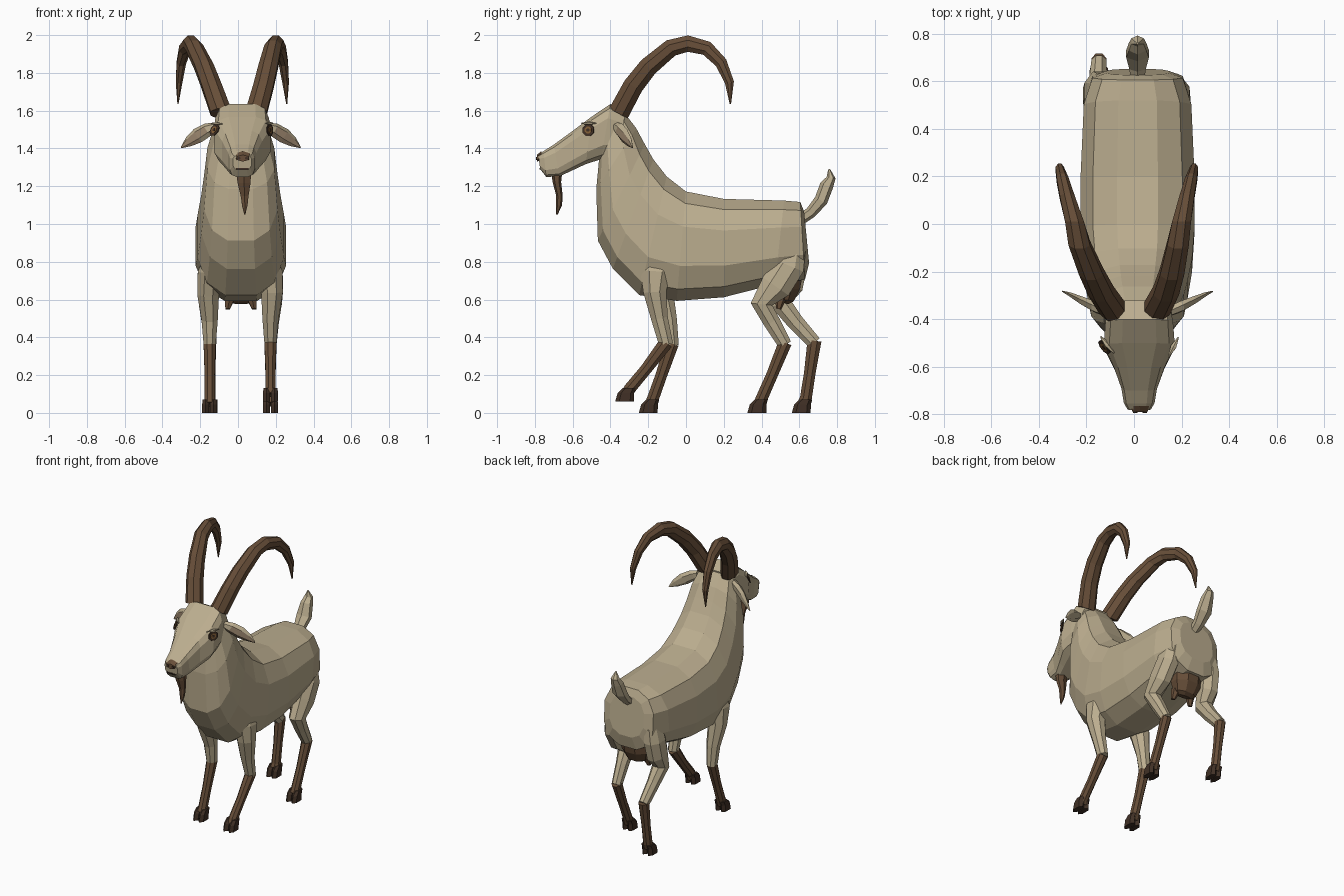
import bpy, bmesh, math
from mathutils import Vector
from mathutils.bvhtree import BVHTree


def material(name, rgb):
    m = bpy.data.materials.new(name)
    m.diffuse_color = (*rgb, 1)
    return m


COAT = material("cream_coat", (0.50, 0.42, 0.275))
BROWN = material("brown", (0.135, 0.076, 0.040))
DARK = material("dark_hoof", (0.052, 0.030, 0.019))
EAR = material("inner_ear", (0.36, 0.26, 0.17))
AMBER = material("amber_eye", (0.24, 0.12, 0.04))
X = Vector((1, 0, 0))
CX = 0.015  # the body stands slightly off the centre line


def loft(name, rings, mats, n=8, power=1.0, pick=None, phase=0.5):
    """Skin rings of (centre, half-width vector, half-height vector)."""
    bm = bmesh.new()
    loops = []
    for c, u, v in rings:
        loop = []
        for i in range(n):
            a = 2 * math.pi * (i + phase) / n
            s, t = [math.copysign(abs(f) ** power, f) for f in (math.cos(a), math.sin(a))]
            loop.append(bm.verts.new(c + u * s + v * t))
        loops.append(loop)
    for p, q in zip(loops, loops[1:]):
        for i in range(n):
            j = (i + 1) % n
            bm.faces.new((p[i], p[j], q[j], q[i]))
    bm.faces.new(loops[0])
    bm.faces.new(loops[-1])
    bmesh.ops.recalc_face_normals(bm, faces=bm.faces)
    if pick:
        for f in bm.faces:
            f.material_index = pick(f)
    me = bpy.data.meshes.new(name)
    bm.to_mesh(me)
    bm.free()
    for m in mats:
        me.materials.append(m)
    ob = bpy.data.objects.new(name, me)
    bpy.context.collection.objects.link(ob)
    return ob


def side_rings(rows, cx):
    """Rows of (top y, top z, bottom y, bottom z, half width)."""
    out = []
    for ty, tz, by, bz, w in rows:
        top, bot = Vector((cx, ty, tz)), Vector((cx, by, bz))
        out.append(((top + bot) / 2, X * w, (top - bot) / 2))
    return out


def tube_rings(path):
    """Rows of (x, y, z, half width, half depth), rings square to the path."""
    pts = [Vector(p[:3]) for p in path]
    out = []
    for i, p in enumerate(path):
        d = pts[min(i + 1, len(pts) - 1)] - pts[max(i - 1, 0)]
        d.x = 0
        d.normalize()
        out.append((pts[i], X * p[3], Vector((0, -d.z, d.y)) * p[4]))
    return out


# Trunk and neck
loft("body", side_rings([
    (.625, 1.07, .652, .79, .135), (.605, 1.122, .63, .70, .195),
    (.52, 1.13, .47, .675, .232), (.20, 1.14, .20, .605, .246),
    (0, 1.18, -.05, .585, .246), (-.10, 1.26, -.25, .615, .235),
    (-.17, 1.35, -.39, .755, .215), (-.215, 1.43, -.47, .905, .20),
    (-.26, 1.51, -.478, 1.18, .182), (-.33, 1.60, -.46, 1.36, .145)], CX),
    [COAT], 12, 0.78)

# Head
head = loft("head", side_rings([
    (-.32, 1.595, -.36, 1.36, .13), (-.40, 1.638, -.45, 1.34, .145),
    (-.50, 1.57, -.53, 1.315, .152), (-.60, 1.495, -.61, 1.278, .108),
    (-.70, 1.422, -.67, 1.25, .076), (-.755, 1.387, -.74, 1.248, .066),
    (-.782, 1.365, -.772, 1.29, .05)], 0.022), [COAT], 12, 0.55)

# Nose pad, nostrils and mouth
loft("nose", [(Vector((.025, -.765, 1.362)), X * .045, Vector((0, 0, .024))),
              (Vector((.025, -.79, 1.348)), X * .036, Vector((0, 0, .018)))], [BROWN], 6)
for s in (-1, 1):
    loft("nostril", [(Vector((.025 + s * .02, y, 1.348)), X * .01, Vector((0, 0, .008)))
                     for y in (-.787, -.794)], [DARK], 6)
loft("mouth", [(Vector((.022, y, 1.292)), X * .046, Vector((0, 0, .005)))
               for y in (-.768, -.776)], [DARK], 4)

# Eyes: plates laid onto the head surface
tree = BVHTree.FromPolygons([v.co for v in head.data.vertices],
                            [p.vertices[:] for p in head.data.polygons])
for s in (-1, 1):
    pos, nor, _, _ = tree.find_nearest(Vector((.022 + s * .16, -.525, 1.50)))
    if nor.x * s < 0:
        nor = -nor
    across = nor.cross(Vector((0, 0, 1))).normalized()
    up = across.cross(nor).normalized()
    for part, mat, r, h in (("eye", DARK, .036, .004), ("iris", AMBER, .021, .006),
                            ("pupil", DARK, .010, .008)):
        loft(part, [(pos + nor * d, across * r, up * r * .95) for d in (-.001, h)], [mat], 8)
    # Brow ridge
    loft("brow", [(pos + up * .036 + across * d, nor * k, up * k * .7)
                  for d, k in ((-.045, .003), (0, .014), (.045, .003))], [COAT], 6)

# Ears, with a darker hollow on the forward side
for s in (-1, 1):
    rows = [(.12, -.375, 1.525, .018, .02), (.18, -.35, 1.50, .038, .024),
            (.235, -.325, 1.468, .042, .018), (.285, -.30, 1.435, .028, .01),
            (.325, -.283, 1.405, .004, .003)]
    rings = []
    for x, y, z, h, t in rows:
        rings.append((Vector((.015 + s * x * .97, y, z)),
                      Vector((s * .5, .3, .8)).normalized() * h,
                      Vector((s * .5, -.85, 0)).normalized() * t))
    loft("ear", rings, [COAT, EAR], 6, 1,
         lambda f: int(f.normal.y < -.6 and abs(f.calc_center_median().x) > .19), 0)

# Horns: one side curve, spreading a little differently left and right
curve = [(-.358, 1.585, .062, .060), (-.28, 1.73, .058, .058), (-.20, 1.832, .055, .055),
         (-.08, 1.932, .049, .050), (.01, 1.955, .043, .047), (.11, 1.93, .034, .042),
         (.185, 1.855, .027, .035), (.23, 1.75, .019, .026), (.235, 1.635, .003, .004)]
spread = {"left": (-.088, -.14, -.18, -.23, -.25, -.28, -.30, -.312, -.318),
          "right": (.095, .135, .16, .185, .20, .222, .24, .252, .258)}
for side, xs in spread.items():
    loft(side + "_horn", tube_rings([(x, *c) for x, c in zip(xs, curve)]), [BROWN], 8)

# Beard
loft("beard", tube_rings([(.03, -.685, 1.275, .045, .03), (.032, -.683, 1.22, .04, .022),
                          (.035, -.670, 1.15, .024, .017), (.036, -.672, 1.10, .017, .016),
                          (.036, -.684, 1.05, .003, .004)]), [BROWN], 6)

# Tail
loft("tail", tube_rings([(CX, .60, 1.02, .03, .03), (CX, .66, 1.06, .04, .03),
                         (CX, .715, 1.125, .055, .036), (CX, .745, 1.205, .042, .036),
                         (CX, .768, 1.245, .03, .024), (CX, .758, 1.29, .004, .005)]), [COAT], 6)

# Udder with two teats
loft("udder", tube_rings([(CX, .53, .76, .11, .10), (CX, .53, .66, .105, .08),
                          (CX, .52, .60, .08, .055), (CX, .515, .583, .05, .03)]), [BROWN], 8)
for s in (-1, 1):
    loft("teat", tube_rings([(CX + s * .055, .505, .62, .034, .034),
                             (CX + s * .07, .49, .55, .014, .014)]), [BROWN], 6)


# Legs: coat-coloured upper part, brown shank, two-toed hoof
def leg(name, x, upper, knee, ankle, lift=0):
    ky, kz, kr = knee
    ay, az = ankle
    loft(name + "_upper", tube_rings([(x + dx, *p) for dx, *p in upper]
                                     + [(x, ky, kz, .034, kr)]), [COAT], 8)
    mid_y, mid_z = ky + (ay - ky) * .55, kz + (az - kz) * .55
    loft(name + "_shank", tube_rings([(x, ky, kz + .012, .035, kr), (x, mid_y, mid_z, .029, .033),
                                      (x, ay, az, .03, .034), (x, ay - .012, az - .03, .033, .035)]),
         [BROWN], 8)
    for s in (-1, 1):
        rows = [(.072, .0, .018, .034), (.045, -.018, .021, .044), (0, -.025, .021, .05)]
        loft(name + "_hoof", [(Vector((x + s * .021, ay + dy, z + lift)), X * w,
                               Vector((0, d, 0))) for z, dy, w, d in rows], [DARK], 6, .8)


leg("front_right_leg", .172, [(-.03, -.15, .86, .05, .10), (.0, -.16, .75, .068, .09),
                              (.008, -.165, .64, .062, .066), (0, -.14, .50, .046, .048)],
    (-.105, .36, .04), (-.30, .125), .06)
leg("front_left_leg", -.150, [(.03, -.15, .86, .05, .10), (0, -.15, .75, .068, .09),
                              (-.008, -.125, .63, .062, .064), (0, -.09, .49, .046, .046)],
    (-.075, .355, .04), (-.175, .075))
leg("hind_right_leg", .172, [(-.01, .56, .87, .05, .08), (.0, .545, .78, .066, .09),
                             (.008, .475, .67, .064, .09), (.010, .40, .575, .054, .062),
                             (.005, .455, .48, .042, .048)],
    (.525, .36, .038), (.40, .075))
leg("hind_left_leg", -.147, [(.01, .56, .87, .05, .08), (.0, .56, .78, .066, .088),
                             (-.008, .54, .67, .064, .085), (-.010, .505, .575, .054, .062),
                             (-.005, .58, .48, .042, .048)],
    (.68, .37, .040), (.635, .08))
